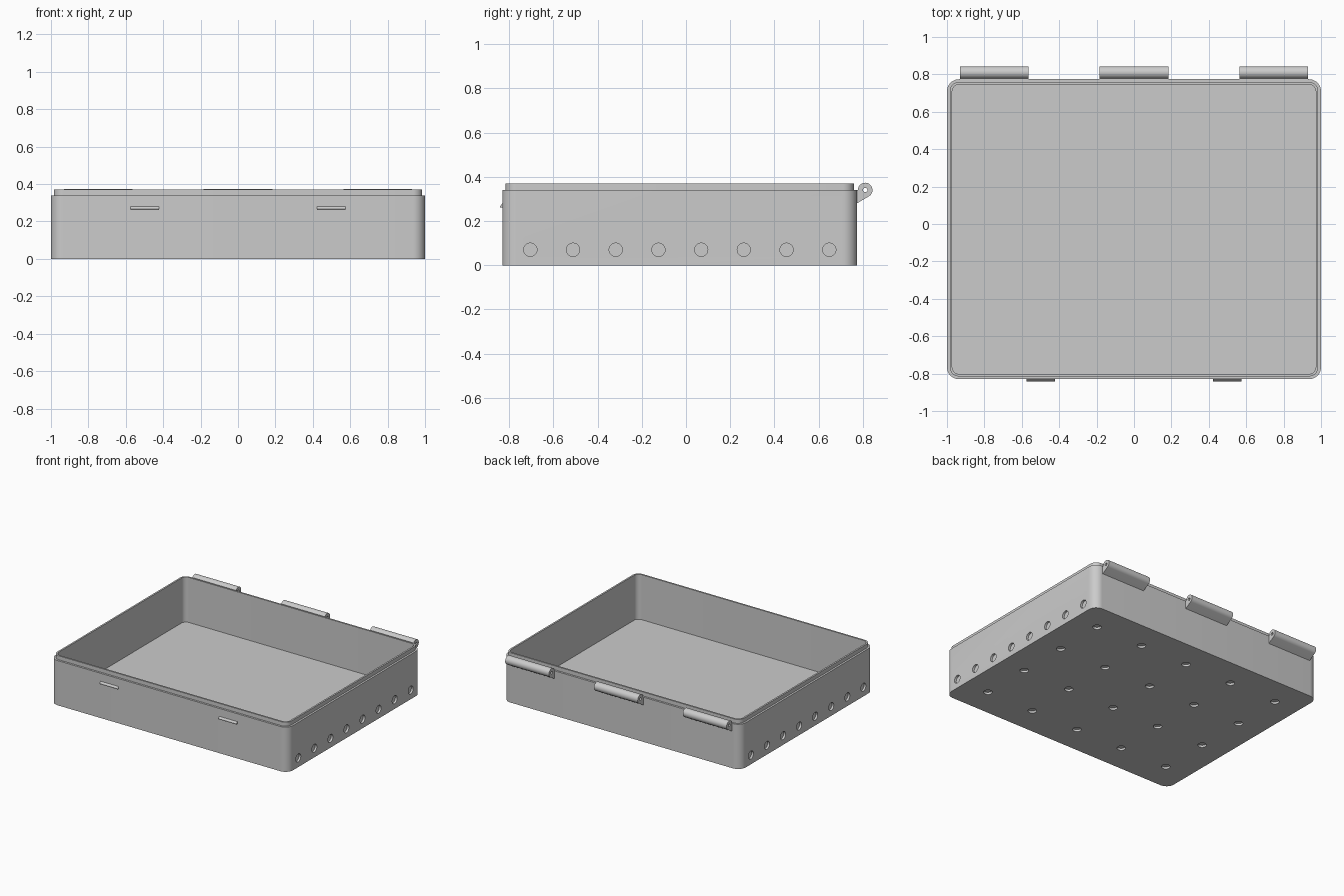
import bpy
import bmesh
from math import cos, sin, pi, radians
from mathutils import Matrix, Vector

cube = bpy.data.objects.get("Cube")
if cube:
    bpy.data.objects.remove(cube, do_unlink=True)

# Single grey plastic
grey = bpy.data.materials.new("grey_plastic")
grey.use_nodes = True
colour = (0.6, 0.6, 0.6, 1)
grey.diffuse_color = colour
grey.node_tree.nodes["Principled BSDF"].inputs["Base Color"].default_value = colour

HALF_X, HALF_Y, MID_Y = 1.0, 0.802, -0.028
FRONT, BACK = MID_Y - HALF_Y, MID_Y + HALF_Y
WALL, LIP, CORNER = 0.028, 0.015, 0.065
STEP_Z, TOP_Z = 0.34, 0.37
HOLE_R, HOLE_DEPTH = 0.03, 0.016


def make_object(name, bm):
    bmesh.ops.recalc_face_normals(bm, faces=bm.faces)
    mesh = bpy.data.meshes.new(name)
    bm.to_mesh(mesh)
    bm.free()
    mesh.materials.append(grey)
    obj = bpy.data.objects.new(name, mesh)
    bpy.context.collection.objects.link(obj)
    return obj


def activate(obj):
    bpy.ops.object.select_all(action="DESELECT")
    obj.select_set(True)
    bpy.context.view_layer.objects.active = obj


def smooth(obj):
    activate(obj)
    bpy.ops.object.shade_smooth_by_angle(angle=radians(30))


def cut(obj, cutter):
    cutter.hide_render = True
    activate(obj)
    mod = obj.modifiers.new("holes", "BOOLEAN")
    mod.operation = "DIFFERENCE"
    mod.solver = "EXACT"
    mod.object = cutter
    bpy.ops.object.modifier_apply(modifier=mod.name)
    bpy.data.objects.remove(cutter, do_unlink=True)


def add_cylinder(bm, centre, radius, length, turn=None):
    matrix = Matrix.Translation(centre) @ (turn or Matrix())
    bmesh.ops.create_cone(bm, cap_ends=True, segments=32, radius1=radius,
                          radius2=radius, depth=length, matrix=matrix)


def rounded_loop(bm, inset, z, steps=10):
    r = CORNER - inset
    verts = []
    for k, (sx, sy) in enumerate([(1, 1), (-1, 1), (-1, -1), (1, -1)]):
        for i in range(steps + 1):
            a = (k + i / steps) * pi / 2
            verts.append(bm.verts.new((sx * (HALF_X - CORNER) + r * cos(a),
                                       MID_Y + sy * (HALF_Y - CORNER) + r * sin(a), z)))
    return verts


def extrude_x(name, profile, x, half):
    """Prism along x from a (y, z) outline."""
    bm = bmesh.new()
    face = bm.faces.new([bm.verts.new((x - half, y, z)) for y, z in profile])
    new = bmesh.ops.extrude_face_region(bm, geom=[face])["geom"]
    bmesh.ops.translate(bm, vec=(2 * half, 0, 0),
                        verts=[v for v in new if isinstance(v, bmesh.types.BMVert)])
    return make_object(name, bm)


SIDEWAYS = Matrix.Rotation(pi / 2, 4, "Y")

# Tray shell: outer wall, step, raised lip, inner wall, floor
bm = bmesh.new()
loops = [rounded_loop(bm, inset, z) for inset, z in
         [(0, 0), (0, STEP_Z), (LIP, STEP_Z), (LIP, TOP_Z), (WALL, TOP_Z), (WALL, WALL)]]
for low, high in zip(loops, loops[1:]):
    n = len(low)
    for i in range(n):
        j = (i + 1) % n
        bm.faces.new((low[i], low[j], high[j], high[i]))
bm.faces.new(loops[0])
bm.faces.new(loops[-1])
tray = make_object("tray", bm)

# Blind round pockets in both sides and the underside
bm = bmesh.new()
for side in (-1, 1):
    for i in range(8):
        add_cylinder(bm, Vector((side * HALF_X, MID_Y + (i - 3.5) * 0.193, 0.07)),
                     HOLE_R, 2 * HOLE_DEPTH, SIDEWAYS)
for i in range(5):
    for j in range(4):
        add_cylinder(bm, Vector(((i - 2) * 0.4, MID_Y + (j - 1.5) * 0.39, 0)),
                     HOLE_R, 2 * HOLE_DEPTH)
cut(tray, make_object("pocket_cutter", bm))
smooth(tray)

# Hinge knuckles on the back, bored for a pin
PIN_Y, PIN_Z, KNUCKLE_R = 0.81, 0.34, 0.033
outline = [(PIN_Y + KNUCKLE_R * cos(a), PIN_Z + KNUCKLE_R * sin(a))
           for a in (radians(-60 + 10 * i) for i in range(25))]
outline += [(BACK - 0.006, PIN_Z), (BACK - 0.006, 0.277)]
for name, x in (("right", -0.747), ("middle", 0), ("left", 0.747)):
    hinge = extrude_x(name + "_hinge", outline, x, 0.184)
    bm = bmesh.new()
    add_cylinder(bm, Vector((x, PIN_Y, PIN_Z)), 0.01, 0.5, SIDEWAYS)
    cut(hinge, make_object("pin_cutter", bm))
    smooth(hinge)

# Wedge catches on the front
wedge = [(FRONT + 0.005, 0.262), (FRONT - 0.011, 0.262),
         (FRONT - 0.011, 0.266), (FRONT, 0.28), (FRONT + 0.005, 0.28)]
for name, x in (("right", -0.499), ("left", 0.499)):
    extrude_x(name + "_catch", wedge, x, 0.076)
